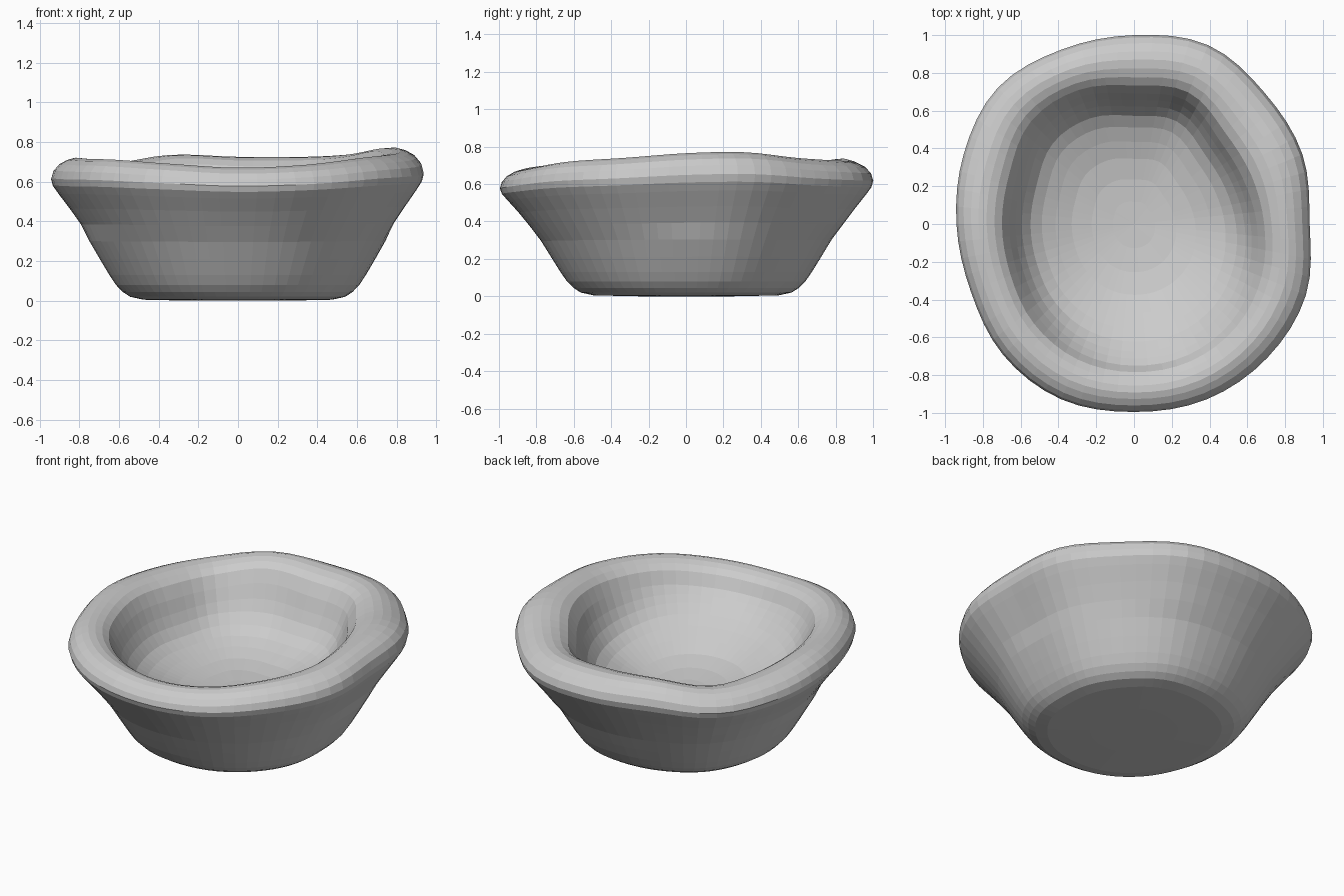
import bpy, bmesh, math

if "Cube" in bpy.data.objects:
    bpy.data.objects.remove(bpy.data.objects["Cube"])

SEG = 64
FLOOR = .275
# Values every 22.5 degrees, counter-clockwise from +x
OUTER = [.93, .965, .98, 1.025, 1.0, 1.0, 1.02, .975, .94, .935, .98, 1.005, .995, 1.005, 1.0, .985]
INNER = [.65, .625, .635, .71, .69, .73, .73, .67, .66, .67, .71, .74, .75, .75, .73, .69]
CREST = [.765, .77, .74, .725, .725, .735, .69, .70, .72, .715, .71, .69, .67, .685, .72, .74]
# 1 where the hollow slopes gently (front), 0 where it is steep
GENTLE = [.2, .1, .0, .0, .0, .0, .2, .1, .1, .15, .4, .75, 1.0, 1.1, 1.0, .6]

# Outer wall: (fraction of outer radius, z)
WALL = [(.25, 0), (.50, .005), (.57, .02), (.61, .045), (.645, .08), (.68, .13), (.73, .21), (.785, .3),
        (.84, .385), (.90, .465), (.96, .54), (.99, .58), (1.0, .615)]
# Rolled rim: (blend from outer to inner radius, height as fraction of crest)
RIM = [(.04, .91), (.14, .955), (.28, .985), (.42, 1.0), (.57, .995), (.72, .975), (.86, .935)]
# Hollow: (fraction of inner radius, steep z, gentle z)
HOLLOW = [(1.0, .60, .60), (.95, .52, .555), (.90, .455, .515), (.83, .395, .465), (.74, .355, .42),
          (.63, .325, .375), (.50, .298, .325), (.34, .281, .295), (.17, .275, .28)]


def sample(vals, t):
    """Periodic smooth interpolation, t in 0..1."""
    n = len(vals)
    i = int(t * n)
    f = t * n - i
    a, b, c, d = (vals[(i + k) % n] for k in (-1, 0, 1, 2))
    return b + .5 * f * (c - a + f * (2*a - 5*b + 4*c - d + f * (3*(b - c) + d - a)))


def column(t):
    """Radius and height of each ring at one angle."""
    o, i, h, g = (sample(v, t) for v in (OUTER, INNER, CREST, GENTLE))
    lift = h - .72
    pts = [(f * (o if f > .8 else o * .6 + .39), z + lift * .7 * (z / .6) ** 3) for f, z in WALL]
    pts += [(o + (i - o) * b, h * f) for b, f in RIM]
    pts += [(f * i, zs + (zg - zs) * g + lift * (zs - FLOOR) / .4) for f, zs, zg in HOLLOW]
    return pts


# Bowl skin
bm = bmesh.new()
cols = []
for s in range(SEG):
    t = s / SEG
    a = 2 * math.pi * t
    cols.append([bm.verts.new((r * math.cos(a), r * math.sin(a), z)) for r, z in column(t)])
bottom = bm.verts.new((0, 0, 0))
floor = bm.verts.new((0, 0, FLOOR))
for s in range(SEG):
    a, b = cols[s], cols[(s + 1) % SEG]
    for k in range(len(a) - 1):
        bm.faces.new((a[k], b[k], b[k + 1], a[k + 1]))
    bm.faces.new((bottom, b[0], a[0]))
    bm.faces.new((floor, a[-1], b[-1]))
bmesh.ops.recalc_face_normals(bm, faces=bm.faces)

mesh = bpy.data.meshes.new("bowl")
bm.to_mesh(mesh)
bm.free()
bowl = bpy.data.objects.new("bowl", mesh)
bpy.context.collection.objects.link(bowl)
